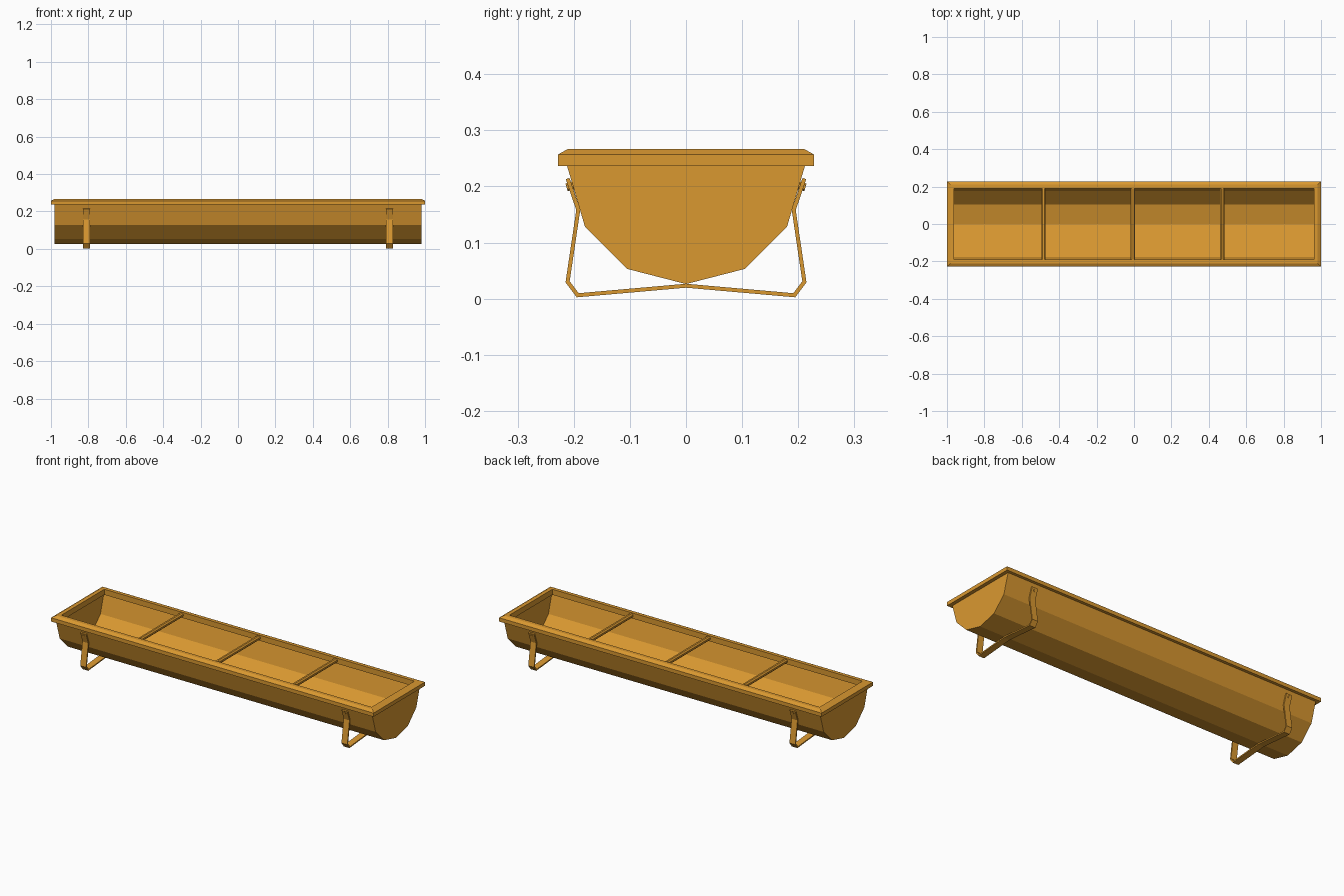
import bpy, bmesh
from math import radians
from mathutils import Matrix

cube = bpy.data.objects.get("Cube")
if cube:
    bpy.data.objects.remove(cube)

ochre = bpy.data.materials.new("ochre_plastic")
ochre.use_nodes = True
ochre.diffuse_color = (0.70, 0.315, 0.03, 1)
ochre.node_tree.nodes["Principled BSDF"].inputs["Base Color"].default_value = ochre.diffuse_color


def finish(name, bm, thickness=0, offset=0):
    """Turn a bmesh into a flat-shaded object, optionally given sheet thickness."""
    bmesh.ops.recalc_face_normals(bm, faces=bm.faces)
    mesh = bpy.data.meshes.new(name)
    bm.to_mesh(mesh)
    bm.free()
    mesh.materials.append(ochre)
    obj = bpy.data.objects.new(name, mesh)
    bpy.context.collection.objects.link(obj)
    if thickness:
        mod = obj.modifiers.new("sheet", "SOLIDIFY")
        mod.thickness = thickness
        mod.offset = offset
        mod.use_even_offset = True
    return obj


def mirrored(half):
    """Mirror a half profile that ends on the centre line."""
    return half + [(-y, z) for y, z in half[-2::-1]]


def strip(bm, path, x0, x1):
    """Sweep a y-z path along x; returns the two edge rows."""
    rows = [[bm.verts.new((x, y, z)) for y, z in path] for x in (x0, x1)]
    for i in range(len(path) - 1):
        bm.faces.new((rows[0][i], rows[0][i + 1], rows[1][i + 1], rows[1][i]))
    return rows


def cylinder(name, radius, depth, sides, matrix):
    bm = bmesh.new()
    bmesh.ops.create_cone(bm, cap_ends=True, segments=sides, radius1=radius,
                          radius2=radius, depth=depth, matrix=matrix)
    return finish(name, bm)


# Faceted trough with closed ends
bm = bmesh.new()
bowl = mirrored([(0.213, 0.24), (0.18, 0.128), (0.105, 0.053), (0, 0.026)])
for row in strip(bm, bowl, -0.98, 0.98):
    bm.faces.new(row)
finish("trough", bm, 0.003, -1)

# Chamfered rim: section given as inset from the outer edge and height
bm = bmesh.new()
section = [(0, 0.236), (0, 0.257), (0.018, 0.267), (0.038, 0.267), (0.038, 0.236)]
rings = [[bm.verts.new((sx * (1 - d), sy * (0.228 - d), z))
          for sx, sy in ((1, 1), (-1, 1), (-1, -1), (1, -1))] for d, z in section]
for i, ring in enumerate(rings):
    after = rings[(i + 1) % len(rings)]
    for j in range(4):
        k = (j + 1) % 4
        bm.faces.new((ring[j], ring[k], after[k], after[j]))
finish("rim", bm)

# Cross bars between the long sides
for i, x in enumerate((-0.484, -0.006, 0.472)):
    turn = Matrix.Rotation(radians(90), 4, "X") @ Matrix.Rotation(radians(22.5), 4, "Z")
    cylinder(f"cross_bar_{i + 1}", 0.0125, 0.39, 8,
             Matrix.Translation((x, 0, 0.252)) @ turn)

# Bent strap legs, bolted to the sides
strap = mirrored([(0.211, 0.214), (0.192, 0.158), (0.211, 0.03), (0.193, 0.006), (0, 0.023)])
for side, x in (("right", -0.81), ("left", 0.81)):
    bm = bmesh.new()
    strip(bm, strap, x - 0.018, x + 0.018)
    finish(f"{side}_leg_strap", bm, 0.007)
    for end, s in (("front", -1), ("back", 1)):
        cylinder(f"{side}_{end}_bolt", 0.007, 0.012, 6,
                 Matrix.Translation((x, s * 0.207, 0.2)) @ Matrix.Rotation(radians(s * -107), 4, "X"))
